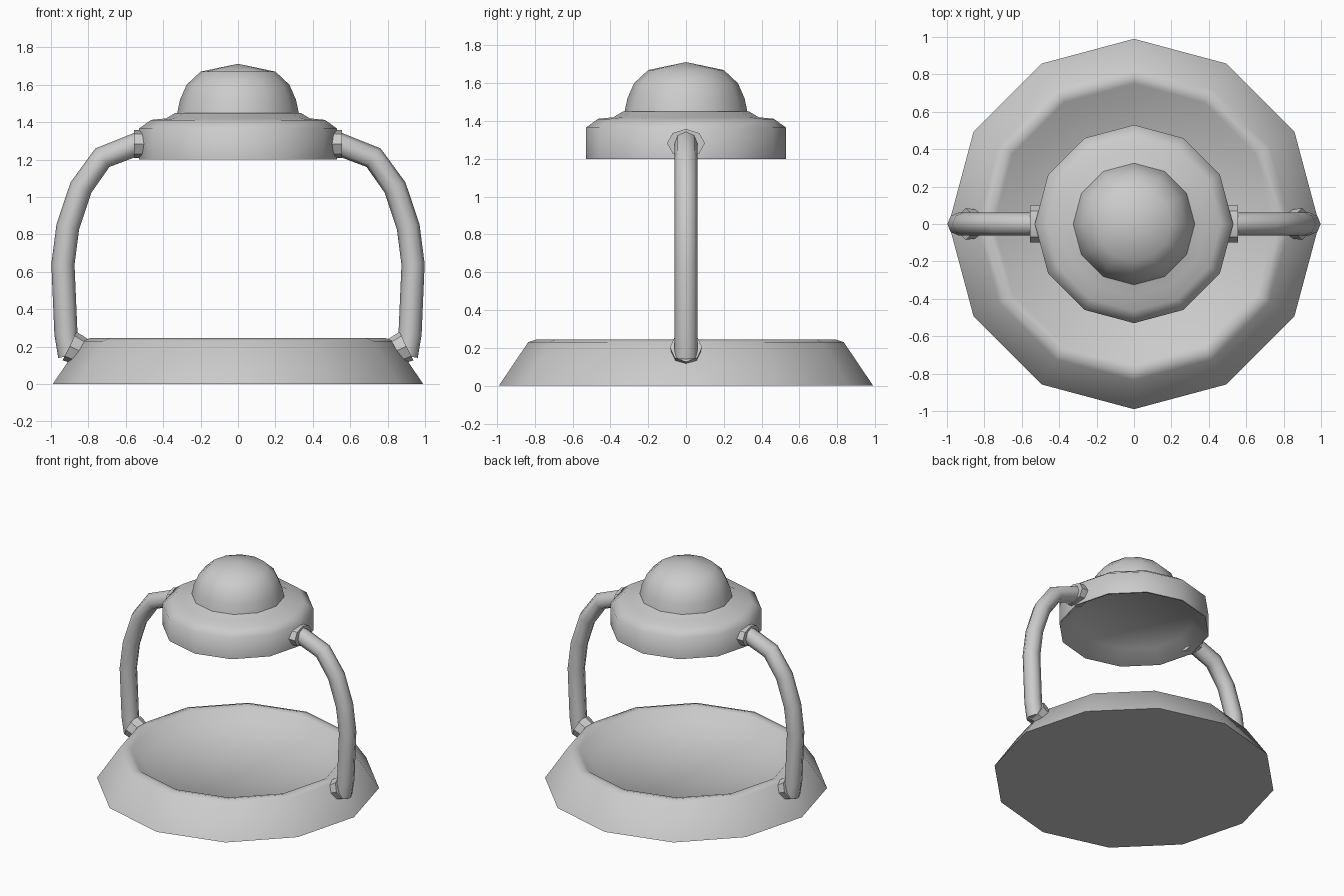
import bpy, bmesh
from math import sin, cos, tau, radians
from mathutils import Vector, Matrix

if "Cube" in bpy.data.objects:
    bpy.data.objects.remove(bpy.data.objects["Cube"])


def finish(name, bm, angle=40):
    bmesh.ops.recalc_face_normals(bm, faces=bm.faces)
    me = bpy.data.meshes.new(name)
    bm.to_mesh(me)
    bm.free()
    ob = bpy.data.objects.new(name, me)
    bpy.context.collection.objects.link(ob)
    bpy.ops.object.select_all(action='DESELECT')
    bpy.context.view_layer.objects.active = ob
    ob.select_set(True)
    bpy.ops.object.shade_smooth_by_angle(angle=radians(angle))
    return ob


def lathe(name, profile, sides=12, angle=40):
    bm = bmesh.new()
    rings = []
    for r, z in profile:
        if r == 0:
            rings.append([bm.verts.new((0, 0, z))] * sides)
        else:
            rings.append([bm.verts.new((r * cos(tau * i / sides), r * sin(tau * i / sides), z))
                          for i in range(sides)])
    for a, b in zip(rings, rings[1:]):
        for i in range(sides):
            j = (i + 1) % sides
            bm.faces.new(list(dict.fromkeys((a[i], a[j], b[j], b[i]))))
    return finish(name, bm, angle)


def mirror(ob):
    m = ob.modifiers.new("mirror", 'MIRROR')
    m.use_clip = False
    return ob


def collar(name, outer, direction, depth, r_in, r_out, squash=1.0):
    # frustum whose outer face is centred on `outer`, facing along `direction` in the xz plane
    d = Vector(direction).normalized()
    side = Vector((0, 1, 0))
    up = d.cross(side)
    rot = Matrix((up * squash, side, d)).transposed().to_4x4()
    bm = bmesh.new()
    bmesh.ops.create_cone(bm, cap_ends=True, segments=8, radius1=r_in, radius2=r_out, depth=depth,
                          matrix=Matrix.Translation(Vector(outer) - d * depth / 2) @ rot)
    return mirror(finish(name, bm))


# Dished base
lathe("base", [(0, 0), (0.99, 0), (0.835, 0.23), (0.79, 0.245), (0.75, 0.235), (0.67, 0.16), (0, 0.15)], angle=60)

# Head ring, hollow underneath
lathe("head", [(0, 1.30), (0.42, 1.28), (0.52, 1.20), (0.53, 1.20), (0.53, 1.365), (0.465, 1.412),
               (0.385, 1.42), (0.335, 1.45), (0, 1.45)], angle=60)

# Dome on top
lathe("dome", [(0, 1.44), (0.325, 1.45), (0.31, 1.52), (0.275, 1.60), (0.20, 1.67), (0, 1.712)], angle=50)

# Curved side arms
path = [(0.90, 0.15), (0.92, 0.27), (0.936, 0.64), (0.91, 0.84), (0.84, 1.05), (0.725, 1.21), (0.52, 1.29)]
cu = bpy.data.curves.new("side_arm", 'CURVE')
cu.dimensions = '3D'
cu.bevel_depth = 0.062
cu.bevel_resolution = 2
cu.use_fill_caps = True
sp = cu.splines.new('POLY')
sp.points.add(len(path) - 1)
for p, (x, z) in zip(sp.points, path):
    p.co = (x, 0, z, 1)
sp.use_smooth = True
mirror(bpy.context.collection.objects.link(bpy.data.objects.new("side_arm", cu)) or
       bpy.data.objects["side_arm"])

# Collars where the arms meet the head and the base
collar("head_collar", (0.555, 0, 1.283), (1, 0, 0), 0.08, 0.1, 0.1, 0.75)
collar("base_collar", (0.90, 0, 0.203), (0.86, 0, 0.42), 0.12, 0.07, 0.085)
